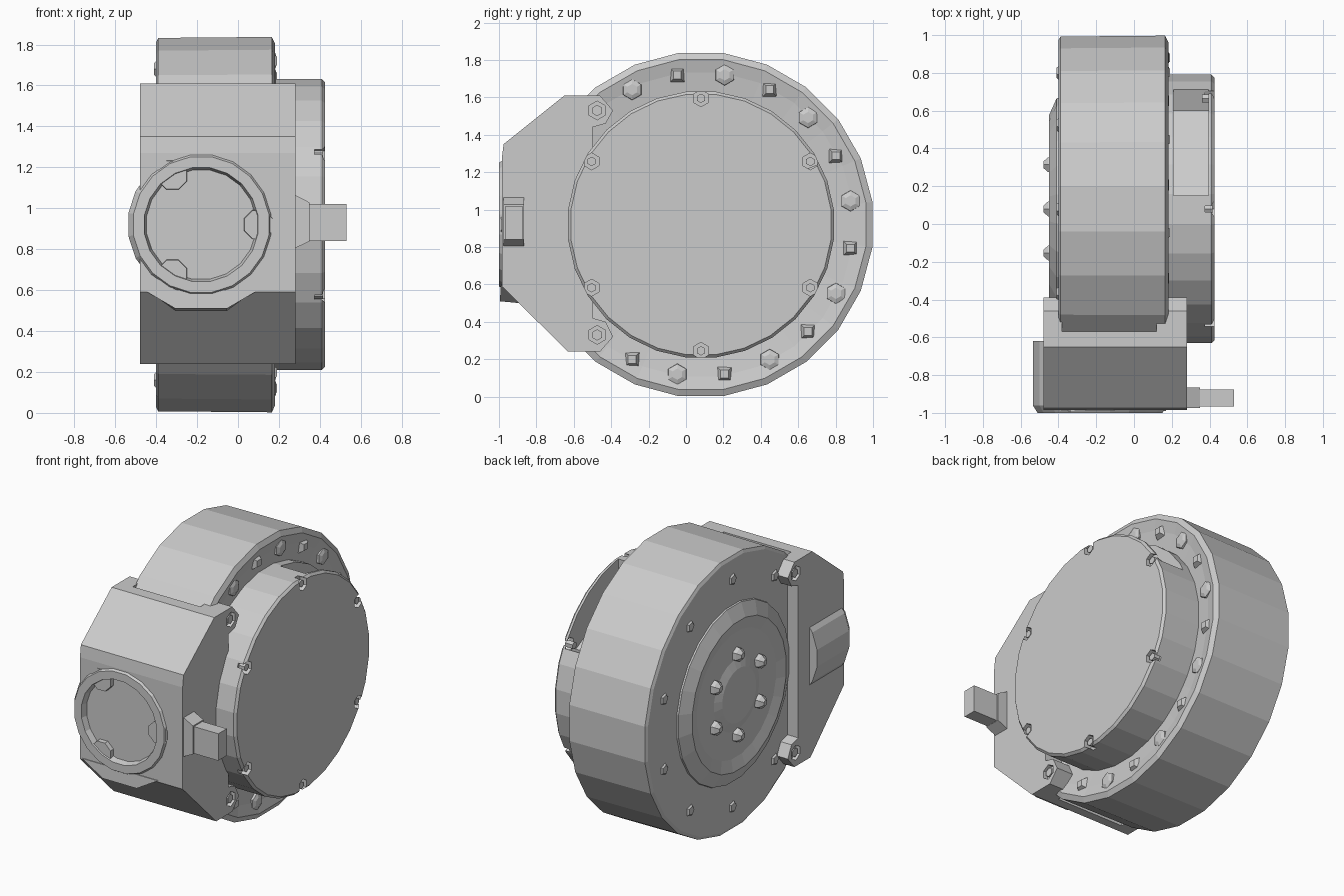
import bpy, bmesh
from math import sin, cos, pi, radians

if "Cube" in bpy.data.objects:
    bpy.data.objects.remove(bpy.data.objects["Cube"])

CY, CZ = 0.08, 0.92          # wheel axis position (runs along x)
FX = -0.18                   # front cover axis (runs along y)


def finish(bm, name):
    bmesh.ops.recalc_face_normals(bm, faces=bm.faces)
    me = bpy.data.meshes.new(name)
    bm.to_mesh(me)
    bm.free()
    ob = bpy.data.objects.new(name, me)
    bpy.context.collection.objects.link(ob)
    return ob


def add_lathe(bm, profile, axis, c, sides):
    """Spin (distance along axis, radius) points into a capped solid."""
    rings = []
    for a, r in profile:
        ring = []
        for i in range(sides):
            t = 2 * pi * (i + 0.5) / sides
            u, v = c[0] + r * cos(t), c[1] + r * sin(t)
            ring.append(bm.verts.new((a, u, v) if axis == 'x' else (u, a, v)))
        rings.append(ring)
    for p, q in zip(rings, rings[1:]):
        for i in range(sides):
            j = (i + 1) % sides
            bm.faces.new((p[i], p[j], q[j], q[i]))
    bm.faces.new(rings[0])
    bm.faces.new(rings[-1])


def lathe(name, profile, axis, centres, sides):
    bm = bmesh.new()
    for c in centres:
        add_lathe(bm, profile, axis, c, sides)
    return finish(bm, name)


def prism(name, outline, x0, x1):
    """Extrude a (y, z) outline from x0 to x1."""
    bm = bmesh.new()
    f = bm.faces.new([bm.verts.new((x0, y, z)) for y, z in outline])
    ext = bmesh.ops.extrude_face_region(bm, geom=[f])
    for v in ext['geom']:
        if isinstance(v, bmesh.types.BMVert):
            v.co.x = x1
    return finish(bm, name)


def circle(n, r, start=0.0, c=(CY, CZ)):
    return [(c[0] + r * cos(radians(start) + 2 * pi * i / n),
             c[1] + r * sin(radians(start) + 2 * pi * i / n)) for i in range(n)]


def cut(ob, cutter):
    m = ob.modifiers.new("cut", 'BOOLEAN')
    m.operation, m.solver, m.object = 'DIFFERENCE', 'EXACT', cutter
    bpy.context.view_layer.objects.active = ob
    bpy.ops.object.modifier_apply(modifier=m.name)
    bpy.data.objects.remove(cutter)


# main drum with a dished rim on the right side
lathe("drum", [(-0.40, 0.60), (-0.40, 0.90), (-0.39, 0.92), (0.165, 0.925),
               (0.182, 0.89), (0.165, 0.82), (0.15, 0.70)], 'x', [(CY, CZ)], 24)

# right cover disc with six bolt pockets and an opening in its upper rear wall
cover = lathe("right_cover", [(0.10, 0.715), (0.41, 0.715), (0.425, 0.70)],
              'x', [(CY, CZ)], 28)
bolts = circle(6, 0.675, 30)
cut(cover, lathe("pocket_cutter", [(0.375, 0.045), (0.5, 0.045)], 'x', bolts, 6))
cut(cover, prism("opening_cutter", [(0.15, 1.42), (0.60, 1.20), (0.85, 1.30),
                                    (0.60, 1.80), (0.15, 1.80)], 0.21, 0.395))
lathe("cover_bolts", [(0.36, 0.025), (0.415, 0.025)], 'x', bolts, 6)

# bolts and ribs around the right rim (the block covers the front part)
rim = [p for p in circle(20, 0.81, 9) if p[0] > -0.46]
lathe("rim_bolts", [(0.12, 0.06), (0.175, 0.055), (0.185, 0.03)], 'x', rim[::2], 6)
lathe("rim_lugs", [(0.11, 0.09), (0.19, 0.03)], 'x', rim[1::2], 4)

# left hub plate, shallow dish and its low bolts
lathe("left_hub", [(-0.38, 0.60), (-0.41, 0.59), (-0.45, 0.50), (-0.43, 0.42),
                   (-0.43, 0.24), (-0.45, 0.18)], 'x', [(CY, CZ)], 24)
lathe("hub_bolts", [(-0.42, 0.05), (-0.455, 0.045), (-0.48, 0.02)], 'x',
      circle(6, 0.27, 30), 6)
lathe("left_rim_bolts", [(-0.39, 0.05), (-0.41, 0.03)], 'x',
      [p for p in circle(10, 0.76, 18) if p[0] > -0.4], 5)

# front block that straddles the drum
block = prism("front_block", [(-0.57, 1.61), (-0.65, 1.61), (-0.975, 1.35),
                              (-0.985, 1.27), (-0.985, 0.59), (-0.63, 0.24),
                              (-0.57, 0.24)], -0.48, 0.28)

# side plates gripping the drum, with a bolt sunk into each corner lug
lugs = [(-0.475, 1.53), (-0.475, 0.33)]
for side, x0, x1, out in (("left", -0.48, -0.38, -1), ("right", 0.12, 0.28, 1)):
    plate = prism(side + "_plate",
                  [(-0.60, 1.61), (-0.46, 1.61), (-0.39, 1.53), (-0.43, 1.46),
                   (-0.50, 1.44), (-0.50, 0.42), (-0.43, 0.40), (-0.39, 0.32),
                   (-0.46, 0.24), (-0.60, 0.24)], x0, x1)
    e = x1 if out > 0 else x0
    cut(plate, lathe("lug_cutter", [(e - 0.03, 0.05), (e + 0.03, 0.05)], 'x', lugs, 6))
    lathe(side + "_lug_bolts", [(e - out * 0.04, 0.03), (e - out * 0.005, 0.03)],
          'x', lugs, 6)

# round front cover: ring, sunken face, three bosses and a wedge-shaped lower lip
ring = lathe("front_ring", [(-0.62, 0.36), (-0.96, 0.36), (-1.0, 0.335)],
             'y', [(FX, CZ)], 20)
for ob in (block, ring):
    cut(ob, lathe("recess_cutter", [(-1.1, 0.31), (-0.96, 0.27)], 'y', [(FX, CZ)], 20))
lathe("front_bosses", [(-0.92, 0.08), (-0.99, 0.075)], 'y',
      circle(3, 0.28, 0, (FX, CZ)), 8)
lip = prism("front_lip", [(-0.88, 0.60), (-0.99, 0.60), (-0.995, 0.51), (-0.89, 0.50)],
            -0.46, 0.10)
for v in lip.data.vertices:              # narrow the lip towards the bottom
    if v.co.z < 0.55:
        v.co.x = FX + (v.co.x - FX) * 0.45

# peg with a tapered foot on the right of the block
prism("peg", [(-0.965, 0.84), (-0.875, 0.84), (-0.875, 1.02), (-0.965, 1.02)], 0.26, 0.53)
foot = prism("peg_foot", [(-0.975, 0.80), (-0.865, 0.80), (-0.865, 1.07), (-0.975, 1.07)],
             0.27, 0.35)
for v in foot.data.vertices:
    if v.co.x > 0.3:
        v.co.z = CZ + 0.01 + (v.co.z - CZ - 0.01) * 0.7
